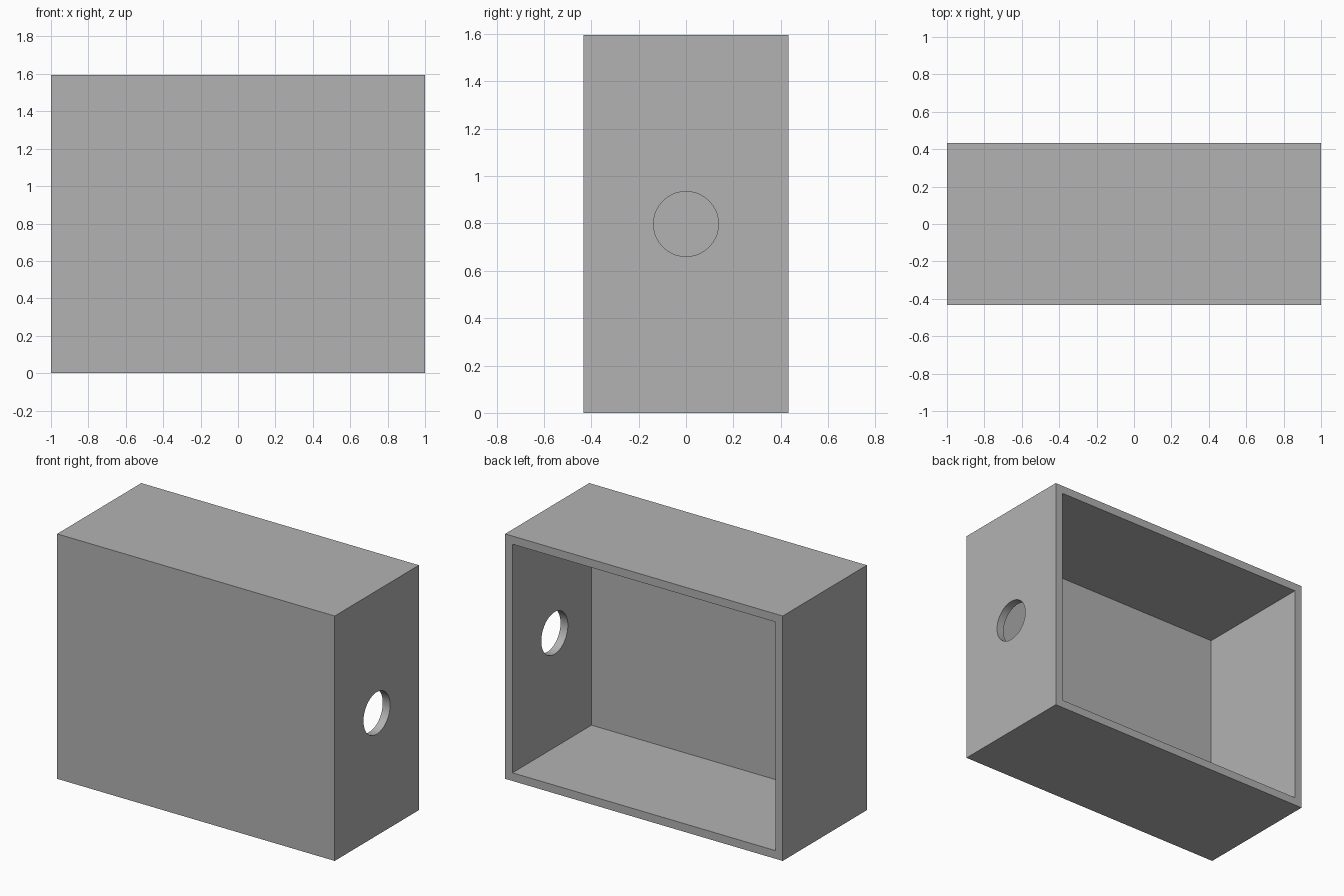
import bpy
import math

default = bpy.data.objects.get("Cube")
if default:
    bpy.data.objects.remove(default, do_unlink=True)

WIDTH, DEPTH, HEIGHT = 2.0, 0.866, 1.595
WALL = 0.053
HOLE_RADIUS = 0.137

grey = bpy.data.materials.new("plain grey")
grey.use_nodes = True
colour = (0.448, 0.448, 0.448, 1)
grey.diffuse_color = colour
grey.node_tree.nodes["Principled BSDF"].inputs["Base Color"].default_value = colour


def block(name, size, centre):
    bpy.ops.mesh.primitive_cube_add(size=1, location=centre)
    obj = bpy.context.object
    obj.name = name
    obj.scale = size
    bpy.ops.object.transform_apply(location=True, rotation=True, scale=True)
    obj.data.materials.append(grey)
    return obj


def cut(target, cutter):
    cutter.hide_render = True
    mod = target.modifiers.new("cut", 'BOOLEAN')
    mod.operation = 'DIFFERENCE'
    mod.solver = 'EXACT'
    mod.object = cutter
    bpy.context.view_layer.objects.active = target
    bpy.ops.object.modifier_apply(modifier=mod.name)
    bpy.data.objects.remove(cutter, do_unlink=True)


# Outer casing
casing = block("casing", (WIDTH, DEPTH, HEIGHT), (0, 0, HEIGHT / 2))

# Cavity, open at the back
cavity = block("cavity_cutter", (WIDTH - 2 * WALL, DEPTH, HEIGHT - 2 * WALL),
               (0, WALL, HEIGHT / 2))
cut(casing, cavity)

# Round hole through the +x side wall
bpy.ops.mesh.primitive_cylinder_add(
    vertices=64, radius=HOLE_RADIUS, depth=4 * WALL,
    location=(WIDTH / 2, 0, HEIGHT / 2), rotation=(0, math.pi / 2, 0))
hole = bpy.context.object
hole.name = "hole_cutter"
hole.data.materials.append(grey)
cut(casing, hole)

# Smooth bore, sharp box edges
bpy.ops.object.select_all(action='DESELECT')
casing.select_set(True)
bpy.context.view_layer.objects.active = casing
bpy.ops.object.shade_smooth_by_angle(angle=math.radians(30))
